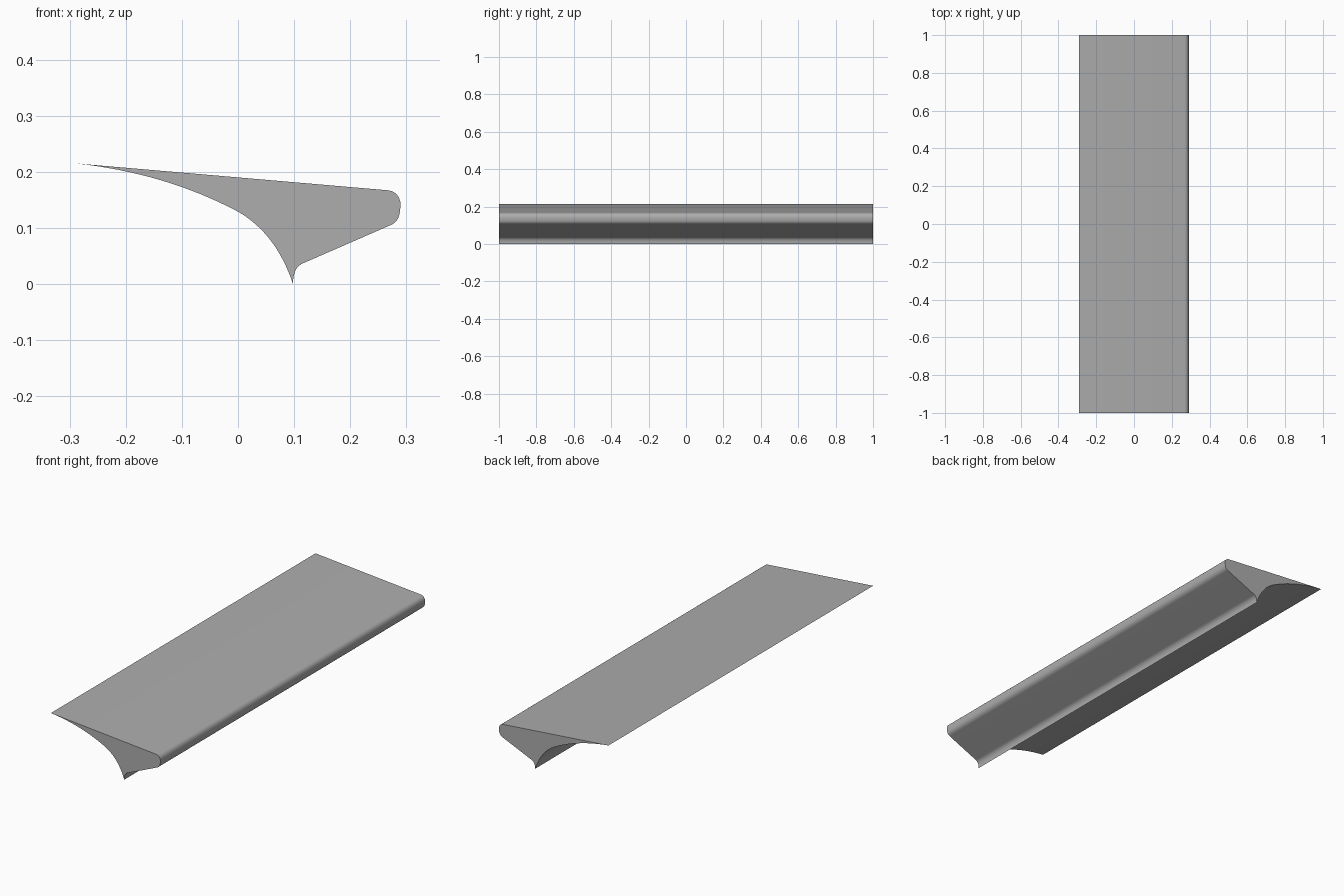
import bpy
import bmesh
import math
from mathutils import Vector

cube = bpy.data.objects.get("Cube")
if cube:
    bpy.data.objects.remove(cube, do_unlink=True)

grey = bpy.data.materials.new("plain grey")
grey.use_nodes = True
colour = (0.42, 0.42, 0.42, 1)
grey.diffuse_color = colour
grey.node_tree.nodes["Principled BSDF"].inputs["Base Color"].default_value = colour


def arc(start, control, end, steps):
    """Points of a quadratic curve, leaving out the end."""
    a, b, c = Vector(start), Vector(control), Vector(end)
    return [a * (1 - t) ** 2 + b * 2 * t * (1 - t) + c * t * t
            for t in (i / steps for i in range(steps))]


# Cross-section corners in x and z
tip, bend, foot = (-0.29, 0.215), (0.0, 0.129), (0.098, 0.0)
nose_top, nose_front = (0.268, 0.167), (0.29, 0.141)
nose_low, nose_under = (0.288, 0.125), (0.272, 0.105)

profile = arc(tip, (-0.13, 0.198), bend, 16)               # hollow underside
profile += arc(bend, (0.068, 0.09), foot, 16)              # curve down to the foot
profile += arc(foot, (0.098, 0.03), (0.116, 0.037), 8)     # small fillet at the foot
profile += arc(nose_under, (0.285, 0.111), nose_low, 8)    # rounded grip edge
profile += [Vector(nose_low)]
profile += arc(nose_front, (0.288, 0.164), nose_top, 8)
profile += [Vector(nose_top)]
# End of the fillet, where the flat slope begins
profile.insert(40, Vector((0.116, 0.037)))

# Extrude the section along the full length
bm = bmesh.new()
end_face = bm.faces.new([bm.verts.new((p.x, -1, p.y)) for p in profile])
result = bmesh.ops.extrude_face_region(bm, geom=[end_face], use_keep_orig=True)
far = [v for v in result["geom"] if isinstance(v, bmesh.types.BMVert)]
bmesh.ops.translate(bm, verts=far, vec=(0, 2, 0))
bmesh.ops.recalc_face_normals(bm, faces=bm.faces)

mesh = bpy.data.meshes.new("handle_bar")
bm.to_mesh(mesh)
bm.free()
mesh.materials.append(grey)
bar = bpy.data.objects.new("handle_bar", mesh)
bpy.context.collection.objects.link(bar)

# Smooth the curves, keep the ends and tips sharp
bpy.context.view_layer.objects.active = bar
bar.select_set(True)
bpy.ops.object.shade_smooth_by_angle(angle=math.radians(30))
